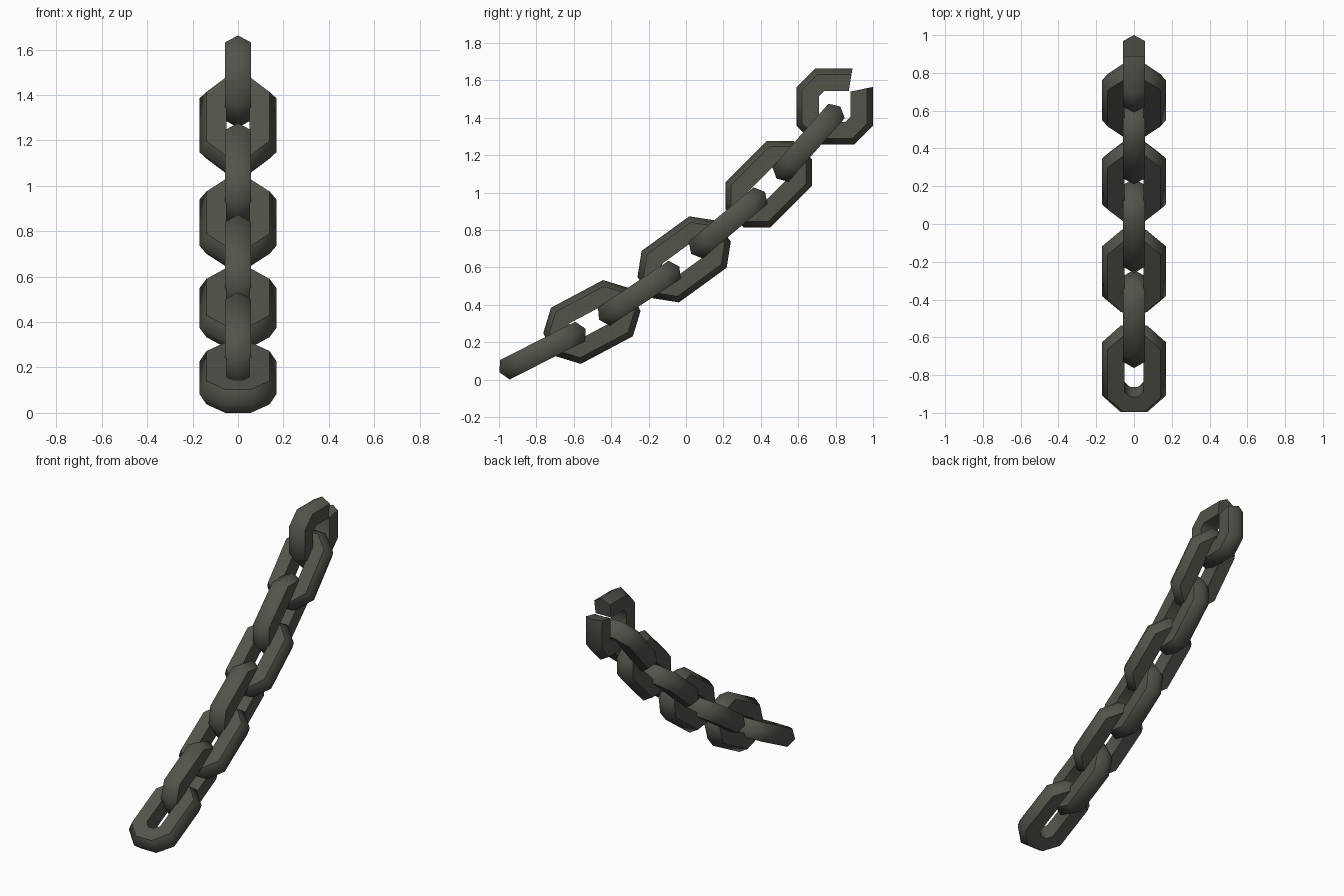
import bpy, bmesh, math
from mathutils import Vector

if "Cube" in bpy.data.objects:
    bpy.data.objects.remove(bpy.data.objects["Cube"])

iron = bpy.data.materials.new("dark iron")
iron.diffuse_color = (0.085, 0.09, 0.07, 1)
iron.use_nodes = True
iron.node_tree.nodes["Principled BSDF"].inputs["Base Color"].default_value = iron.diffuse_color

# bar cross-section: (outward offset from outer outline, sideways offset)
SECTION = [(0, 0), (-0.031, 0.058), (-0.12, 0.058), (-0.12, -0.058), (-0.031, -0.058)]
CHAMFER = 0.1


def octagon(a, b, r):
    """Chamfered rectangle outline, offset outward by r."""
    c = CHAMFER + r * (2 - math.sqrt(2))
    a, b = a + r, b + r
    return [(a, b - c), (a - c, b), (c - a, b), (-a, b - c),
            (-a, c - b), (c - a, -b), (a - c, -b), (a, c - b)]


def open_outline(a, b, r):
    """Same outline with the upper right corner missing."""
    t = 1 + r / 0.12
    pts = octagon(a, b, r)
    top_end = (0.075 + 0.02 * t, b + r)
    side_end = (a + r, 0.08 + 0.025 * t)
    return [top_end] + pts[2:] + [side_end]


def make_link(name, centre, angle, length, width, wide, is_open=False):
    t = math.radians(angle)
    along = Vector((0, math.cos(t), math.sin(t)))
    up = Vector((0, -math.sin(t), math.cos(t)))
    side = Vector((1, 0, 0))
    across, normal = (side, up) if wide else (up, side)
    origin = Vector((0, *centre))
    outline = open_outline if is_open else octagon
    bm = bmesh.new()
    # one closed strand of points per section corner
    strands = []
    for r, w in SECTION:
        strands.append([bm.verts.new(origin + along * u + across * v + normal * w)
                        for u, v in outline(length / 2, width / 2, r)])
    n, m = len(strands[0]), len(SECTION)
    for i in range(n - 1 if is_open else n):
        j = (i + 1) % n
        for k in range(m):
            l = (k + 1) % m
            bm.faces.new((strands[k][i], strands[k][j], strands[l][j], strands[l][i]))
    if is_open:  # cut ends
        bm.faces.new([s[0] for s in strands])
        bm.faces.new([s[-1] for s in strands])
    bmesh.ops.recalc_face_normals(bm, faces=bm.faces)
    me = bpy.data.meshes.new(name)
    bm.to_mesh(me)
    bm.free()
    me.materials.append(iron)
    ob = bpy.data.objects.new(name, me)
    bpy.context.collection.objects.link(ob)
    bpy.ops.object.select_all(action='DESELECT')
    ob.select_set(True)
    bpy.context.view_layer.objects.active = ob
    bpy.ops.object.shade_smooth_by_angle(angle=math.radians(58))


# closed links from bottom to top: centre (y, z) and tilt
LINKS = [((-0.767, 0.155), 27), ((-0.503, 0.308), 28), ((-0.25, 0.462), 33.5),
         ((-0.01, 0.643), 36), ((0.225, 0.838), 40), ((0.442, 1.045), 45),
         ((0.655, 1.267), 48.5)]
for i, (centre, angle) in enumerate(LINKS):
    make_link(f"chain_link_{i + 1}", centre, angle, 0.515, 0.34, i % 2 == 0)

# broken end link
make_link("broken_link", (0.795, 1.46), 0, 0.41, 0.405, False, True)
